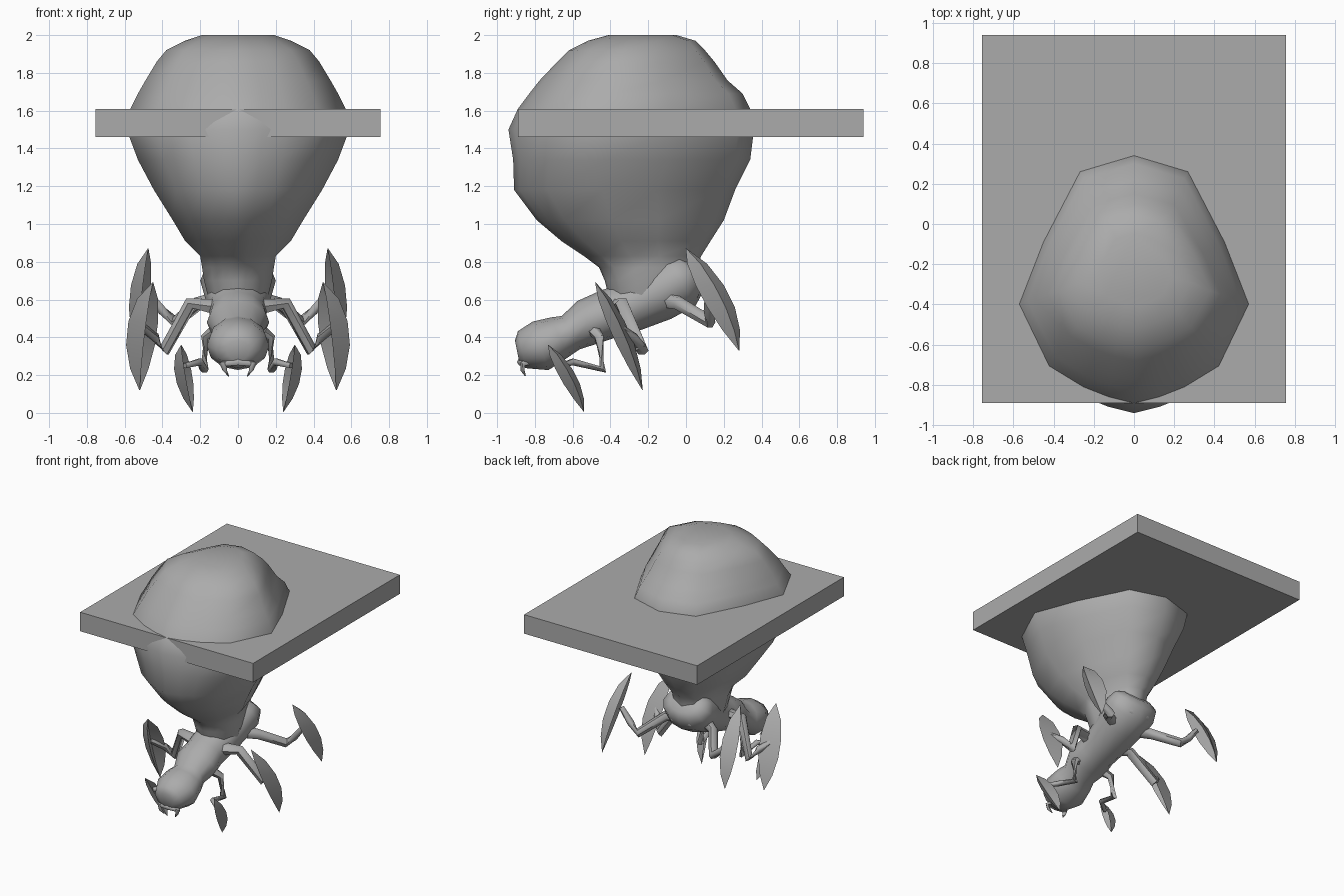
import bpy, bmesh, math
from mathutils import Vector

old = bpy.data.objects.get("Cube")
if old:
    bpy.data.objects.remove(old, do_unlink=True)

GREY = (0.41, 0.41, 0.41, 1)
grey = bpy.data.materials.new("plain grey")
grey.use_nodes = True
grey.diffuse_color = GREY
grey.node_tree.nodes["Principled BSDF"].inputs["Base Color"].default_value = GREY


def loft(name, rings, mirror=False, angle=45):
    """Skin a list of equal-length point rings and cap both ends."""
    bm = bmesh.new()
    loops = [[bm.verts.new(p) for p in ring] for ring in rings]
    n = len(loops[0])
    for a, b in zip(loops, loops[1:]):
        for i in range(n):
            j = (i + 1) % n
            bm.faces.new((a[i], a[j], b[j], b[i]))
    bm.faces.new(loops[0])
    bm.faces.new(loops[-1])
    bmesh.ops.recalc_face_normals(bm, faces=bm.faces)
    mesh = bpy.data.meshes.new(name)
    bm.to_mesh(mesh)
    bm.free()
    mesh.materials.append(grey)
    ob = bpy.data.objects.new(name, mesh)
    bpy.context.collection.objects.link(ob)
    bpy.ops.object.select_all(action='DESELECT')
    ob.select_set(True)
    bpy.context.view_layer.objects.active = ob
    bpy.ops.object.shade_smooth_by_angle(angle=math.radians(angle))
    if mirror:
        ob.modifiers.new("Mirror", 'MIRROR').use_mirror_merge = False


def tube(name, path, radii, sides=8, mirror=False, across=None):
    """Tube along a path; each radius is (side, up)."""
    pts = [Vector(p) for p in path]
    rings = []
    for i, p in enumerate(pts):
        t = (pts[min(i + 1, len(pts) - 1)] - pts[max(i - 1, 0)]).normalized()
        side = Vector(across) if across else t.cross(Vector((0, 0, 1))).normalized()
        up = side.cross(t).normalized()
        rx, ru = radii[i]
        turns = [math.tau * k / sides for k in range(sides)]
        rings.append([p + side * rx * math.cos(a) + up * ru * math.sin(a) for a in turns])
    loft(name, rings, mirror, angle=60)


# Flat slab through the sac
bpy.ops.mesh.primitive_cube_add(size=1, location=(0, 0.025, 1.535))
slab = bpy.context.object
slab.name = "slab"
slab.scale = (1.51, 1.83, 0.15)
slab.data.materials.append(grey)

# Swollen sac: egg-shaped section, scaled per level (z, front y, back y, half width)
half = [(0, -1), (0.22, -0.95), (0.44, -0.87), (0.74, -0.70), (1, -0.2), (0.79, 0.3),
        (0.47, 0.87), (0, 1)]
egg = half + [(-x, y) for x, y in half[-2:0:-1]]
levels = [(0.55, -0.38, 0.00, 0.14), (0.62, -0.41, 0.03, 0.16), (0.70, -0.43, 0.05, 0.18),
          (0.77, -0.46, 0.06, 0.19), (0.83, -0.54, 0.08, 0.20), (0.91, -0.66, 0.13, 0.28),
          (1.02, -0.79, 0.20, 0.345), (1.18, -0.91, 0.26, 0.445), (1.34, -0.915, 0.34, 0.53),
          (1.50, -0.94, 0.36, 0.59), (1.61, -0.89, 0.34, 0.57), (1.69, -0.83, 0.30, 0.53),
          (1.76, -0.775, 0.22, 0.49), (1.86, -0.68, 0.15, 0.43), (1.92, -0.62, 0.10, 0.38),
          (1.97, -0.52, 0.05, 0.28), (2.00, -0.41, -0.05, 0.19)]
loft("sac", [[(w * x, (f + b) / 2 + y * (b - f) / 2, z) for x, y in egg]
             for z, f, b, w in levels], angle=60)

# Segmented body from head to tail (y, z, half width, half height)
body = [(-0.895, 0.33, 0.06, 0.055), (-0.87, 0.335, 0.115, 0.10), (-0.77, 0.355, 0.165, 0.135),
        (-0.67, 0.40, 0.15, 0.115), (-0.61, 0.425, 0.13, 0.10), (-0.52, 0.48, 0.165, 0.125),
        (-0.42, 0.52, 0.15, 0.13), (-0.30, 0.56, 0.16, 0.135), (-0.15, 0.63, 0.18, 0.15),
        (-0.04, 0.70, 0.20, 0.16), (0.02, 0.75, 0.18, 0.12), (0.04, 0.77, 0.11, 0.07)]
tube("body", [(0, y, z) for y, z, _, _ in body], [(w, h) for _, _, w, h in body],
     sides=12, across=(1, 0, 0))

# Rolled lip across the tail
tube("tail_lip", [(x, 0.04, 0.63) for x in (-0.11, -0.08, 0.08, 0.11)],
     [(0.012, 0.012), (0.03, 0.03), (0.03, 0.03), (0.012, 0.012)])

# Mouth and hooked jaws
tube("mouth", [(-0.07, -0.86, 0.26), (0, -0.875, 0.27), (0.07, -0.86, 0.26)],
     [(0.015, 0.015), (0.02, 0.02), (0.015, 0.015)], sides=6)
tube("jaw", [(0.06, -0.83, 0.27), (0.08, -0.865, 0.26), (0.07, -0.865, 0.225), (0.05, -0.85, 0.195)],
     [(0.018, 0.018), (0.018, 0.018), (0.012, 0.012), (0.003, 0.003)],
     sides=6, mirror=True, across=(1, 0, 0))

# Hollow V section of a claw: front edge, outer ridge, back edge, inner fold
claw = [(0.1, -0.5), (1, 0.5), (-0.5, 1), (0.35, 0.4)]


def blade(name, top, tip, sx, sy):
    """Leaf-shaped, folded claw hanging from top to tip."""
    rings = []
    for t, w in ((0, 0.03), (0.15, 0.7), (0.36, 1), (0.58, 0.97), (0.8, 0.62), (1, 0.02)):
        c = Vector(top).lerp(Vector(tip), t)
        rings.append([c + Vector((x * sx * w, y * sy * w, 0)) for x, y in claw])
    loft(name, rings, mirror=True, angle=40)


# Three pairs of jointed legs, each ending in a blade
legs = {
    "front": ([(0.10, -0.50, 0.45), (0.17, -0.46, 0.40), (0.18, -0.44, 0.23),
               (0.20, -0.60, 0.27), (0.28, -0.66, 0.25)],
              (0.30, -0.73, 0.36), (0.24, -0.54, 0.005), 0.06, 0.06, 0.025),
    "middle": ([(0.10, -0.36, 0.56), (0.25, -0.34, 0.58), (0.39, -0.23, 0.33),
                (0.44, -0.28, 0.40), (0.51, -0.36, 0.46)],
               (0.45, -0.48, 0.69), (0.52, -0.23, 0.12), 0.105, 0.065, 0.033),
    "rear": ([(0.10, -0.10, 0.60), (0.21, -0.04, 0.58), (0.33, 0.13, 0.48),
              (0.40, 0.12, 0.54), (0.48, 0.12, 0.64)],
             (0.475, 0.00, 0.87), (0.535, 0.28, 0.33), 0.07, 0.10, 0.033),
}
for name, (path, top, tip, sx, sy, r) in legs.items():
    tube(name + "_leg", path, [(r * k, r * k) for k in (1.5, 1.1, 1, 0.8, 0.6)],
         sides=6, mirror=True)
    blade(name + "_blade", top, tip, sx, sy)
